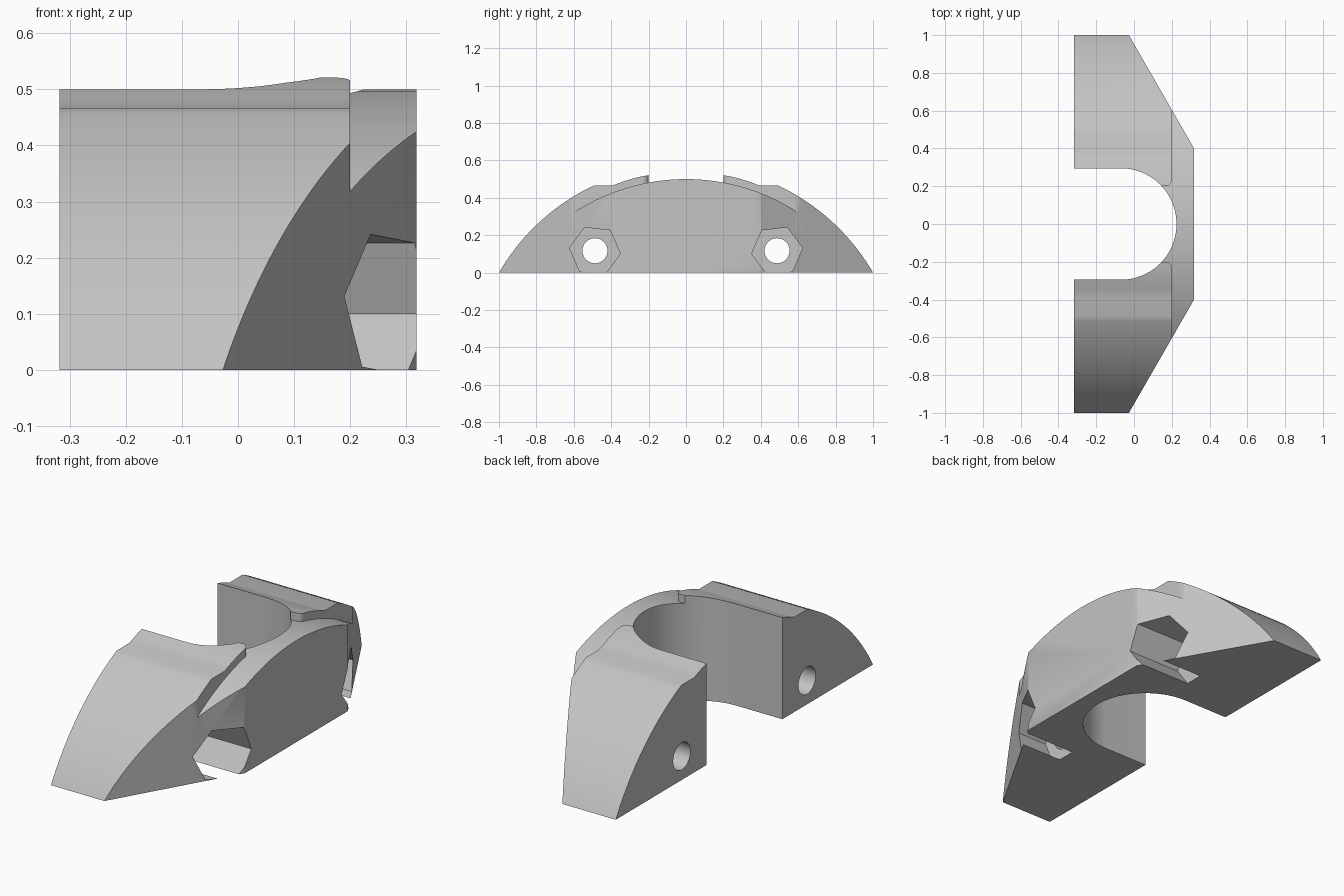
import bpy, bmesh
from math import sin, cos, pi, radians, asin

default = bpy.data.objects.get("Cube")
if default:
    bpy.data.objects.remove(default)


def prism(name, pts, axis, a, b):
    """Extrude a 2D outline along x (outline in y, z) or z (outline in x, y)."""
    bm = bmesh.new()
    place = (lambda p, d: (d, *p)) if axis == "x" else (lambda p, d: (*p, d))
    face = bm.faces.new([bm.verts.new(place(p, a)) for p in pts])
    ext = bmesh.ops.extrude_face_region(bm, geom=[face])
    shift = (b - a, 0, 0) if axis == "x" else (0, 0, b - a)
    moved = [g for g in ext["geom"] if isinstance(g, bmesh.types.BMVert)]
    bmesh.ops.translate(bm, verts=moved, vec=shift)
    bmesh.ops.recalc_face_normals(bm, faces=bm.faces)
    mesh = bpy.data.meshes.new(name)
    bm.to_mesh(mesh)
    bm.free()
    obj = bpy.data.objects.new(name, mesh)
    bpy.context.collection.objects.link(obj)
    return obj


def combine(obj, other, operation):
    """Apply a boolean and remove the helper."""
    mod = obj.modifiers.new("combine", "BOOLEAN")
    mod.operation, mod.object, mod.solver = operation, other, "EXACT"
    bpy.context.view_layer.objects.active = obj
    bpy.ops.object.modifier_apply(modifier=mod.name)
    bpy.data.objects.remove(other)


def arc(cx, cy, r, start, end, n):
    return [(cx + r * cos(start + (end - start) * i / n),
             cy + r * sin(start + (end - start) * i / n)) for i in range(n + 1)]


# Low arched body
clamp = prism("clamp_half", arc(0, -0.6, 1.1, pi / 2 - 1.2, pi / 2 + 1.2, 64),
              "x", -0.45, 0.4)

# Raised shoulders with a shallow groove and a lip towards the slot
for side in (1, -1):
    lip = [(0.1, -0.16), (0.1, 0.535), (0.16, 0.527), (0.2, 0.521), (0.25, 0.512),
           (0.295, 0.5), (0.345, 0.484), (0.39, 0.467)]
    outer = arc(0, -0.58, 1.156, pi / 2 - asin(0.49 / 1.156), pi / 2 - 1.2, 32)
    shoulder = prism("shoulder", [(side * y, z) for y, z in lip + outer],
                     "x", -0.4, 0.3)
    plan = [(0.2, 1.2), (-0.42, 1.2), (-0.42, 0.2)] + arc(0.168, 0.232, 0.032, -pi / 2, 0, 8)
    limit = prism("shoulder_limit", [(x, side * y) for x, y in plan], "z", -0.3, 1)
    combine(shoulder, limit, "INTERSECT")
    combine(clamp, shoulder, "UNION")

# Trim to the chamfered plan with its round-ended slot
outline = [(-0.318, -0.295), (-0.318, -1), (-0.027, -1), (0.318, -0.4),
           (0.318, 0.4), (-0.027, 1), (-0.318, 1), (-0.318, 0.295)]
slot = arc(-0.07, 0, 0.295, pi / 2, -pi / 2, 48)
combine(clamp, prism("plan", outline + slot, "z", 0, 1), "INTERSECT")

# Bolt holes and hexagonal nut pockets
for side in (1, -1):
    hole = arc(side * 0.487, 0.117, 0.067, 0, 2 * pi, 40)[:-1]
    combine(clamp, prism("bolt_hole", hole, "x", -0.5, 0.5), "DIFFERENCE")
    turn = radians(6.4) * side
    pocket = arc(side * 0.487, 0.116, 0.137, turn, turn + 2 * pi, 6)[:-1]
    combine(clamp, prism("nut_pocket", pocket, "x", 0.025, 0.5), "DIFFERENCE")

# Single grey finish
grey = bpy.data.materials.new("plain_grey")
grey.use_nodes = True
colour = (0.55, 0.55, 0.55, 1)
grey.diffuse_color = colour
grey.node_tree.nodes["Principled BSDF"].inputs["Base Color"].default_value = colour
clamp.data.materials.clear()
clamp.data.materials.append(grey)

bpy.ops.object.select_all(action="DESELECT")
clamp.select_set(True)
bpy.context.view_layer.objects.active = clamp
bpy.ops.object.shade_smooth_by_angle(angle=radians(30))
